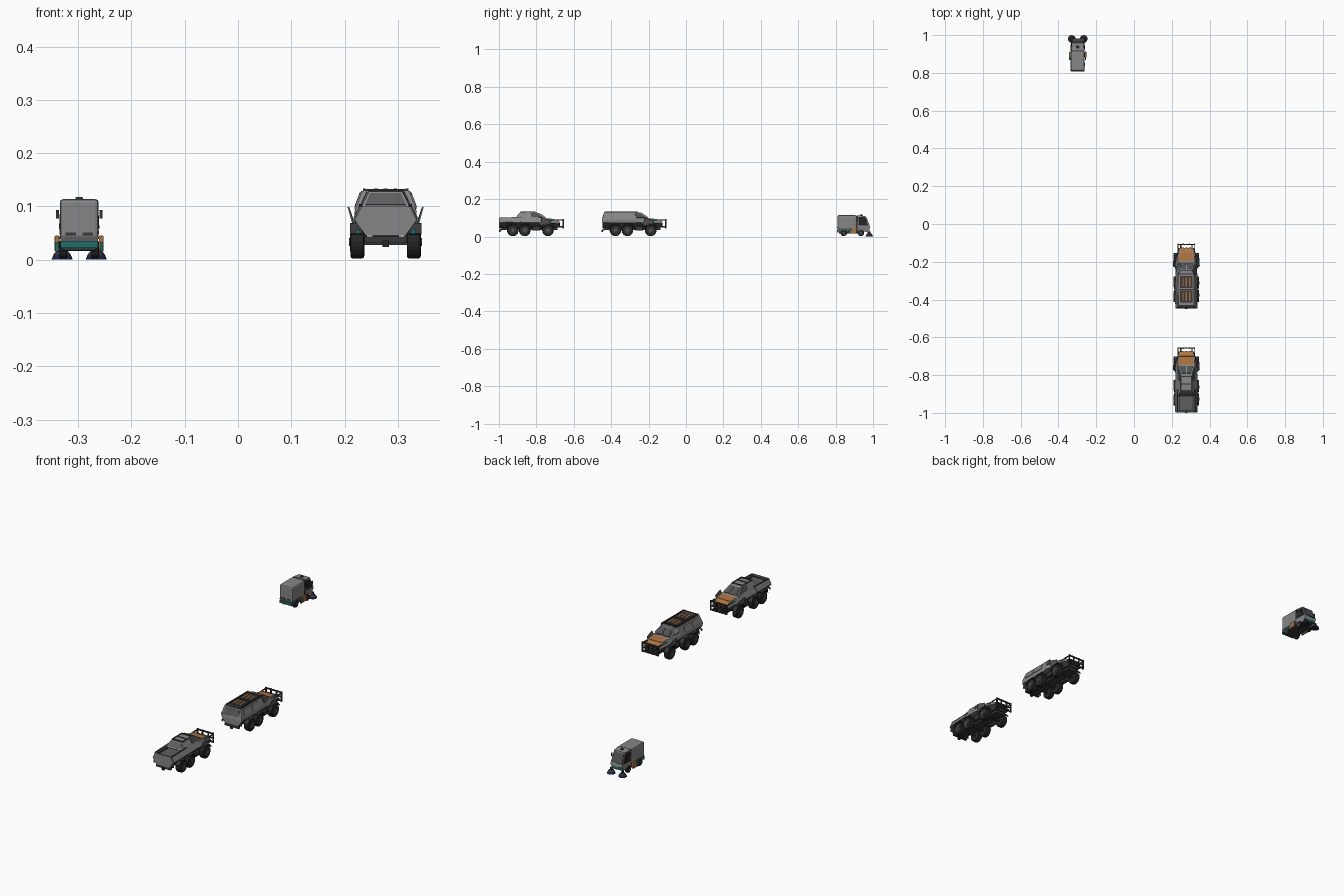
import bpy, bmesh, math
from mathutils import Vector

def mat(name, r, g, b):
    m = bpy.data.materials.new(name)
    m.diffuse_color = (r, g, b, 1)
    return m

GREY = mat("body grey", 0.24, 0.24, 0.24)
MID = mat("mid grey", 0.11, 0.11, 0.11)
DARK = mat("dark trim", 0.04, 0.04, 0.042)
TYRE = mat("tyre black", 0.018, 0.018, 0.018)
GLASS = mat("smoked glass", 0.075, 0.08, 0.085)
ORANGE = mat("orange", 0.42, 0.17, 0.045)
TEAL = mat("teal", 0.012, 0.16, 0.14)
NAVY = mat("navy bristle", 0.015, 0.015, 0.07)

O = Vector((0, 0, 0))   # origin of the vehicle being built

def finish(name, bm, *mats):
    bmesh.ops.recalc_face_normals(bm, faces=bm.faces)
    me = bpy.data.meshes.new(name)
    bm.to_mesh(me)
    bm.free()
    for m in mats:
        me.materials.append(m)
    ob = bpy.data.objects.new(name, me)
    ob.location = O
    bpy.context.collection.objects.link(ob)
    return ob

def box(name, c, s, m, bevel=0):
    bm = bmesh.new()
    bmesh.ops.create_cube(bm, size=1)
    for v in bm.verts:
        v.co = Vector(c) + Vector([a * b for a, b in zip(v.co, s)])
    if bevel:
        bmesh.ops.bevel(bm, geom=bm.edges[:], offset=bevel, segments=2, affect='EDGES', profile=0.5)
    return finish(name, bm, m)

def pair(name, c, s, m, bevel=0):
    for side in (-1, 1):
        box(name, (c[0] * side, c[1], c[2]), s, m, bevel)

def loft(name, rings, *mats, rule=None):
    # rings: (y, [(half width, z) from bottom to top])
    bm = bmesh.new()
    loops = []
    for y, pr in rings:
        pts = [(w, z) for w, z in pr] + [(-w, z) for w, z in reversed(pr)]
        loops.append([bm.verts.new((x, (y[i if i < len(pr) else 2 * len(pr) - 1 - i] if isinstance(y, tuple) else y), z))
                      for i, (x, z) in enumerate(pts)])
    n = len(loops[0])
    for a, b in zip(loops, loops[1:]):
        for i in range(n):
            bm.faces.new((a[i], a[(i + 1) % n], b[(i + 1) % n], b[i]))
    bm.faces.new(loops[0])
    bm.faces.new(loops[-1])
    bmesh.ops.recalc_face_normals(bm, faces=bm.faces)
    if rule:
        for f in bm.faces:
            f.material_index = rule(f.normal, f.calc_center_median())
    return finish(name, bm, *mats)

def plate(name, pts, m, t=0.002, mirror=False):
    # thin slab centred on a four-cornered outline
    for side in ((1, -1) if mirror else (1,)):
        p = [Vector((x * side, y, z)) for x, y, z in pts]
        n = (p[1] - p[0]).cross(p[2] - p[0]).normalized() * t
        bm = bmesh.new()
        a = [bm.verts.new(v + n) for v in p]
        b = [bm.verts.new(v - n) for v in p]
        bm.faces.new(a)
        bm.faces.new(b)
        for i in range(4):
            bm.faces.new((a[i], a[(i + 1) % 4], b[(i + 1) % 4], b[i]))
        finish(name, bm, m)

def disc(name, c, r1, r2, depth, axis, m, seg=20):
    bm = bmesh.new()
    bmesh.ops.create_cone(bm, cap_ends=True, segments=seg, radius1=r1, radius2=r2, depth=depth)
    for v in bm.verts:
        if axis == 'x':
            v.co = Vector((v.co.z, v.co.y, v.co.x))
        v.co += Vector(c)
    return finish(name, bm, m)

def wheel(x, y, r, w):
    s = 1 if x > 0 else -1
    tyre = disc("tyre", (x, y, r + 0.002), r, r, w, 'x', TYRE, 24)
    b = tyre.modifiers.new("round", 'BEVEL')
    b.width, b.segments = w * 0.18, 2
    disc("wheel_rim", (x + s * w * 0.46, y, r + 0.002), r * 0.58, r * 0.58, w * 0.14, 'x', DARK)
    disc("wheel_hub", (x + s * w * 0.5, y, r + 0.002), r * 0.25, r * 0.25, w * 0.2, 'x', MID, 8)

def truck_base():
    for y in (-0.1, -0.036, 0.088):
        for x in (-0.053, 0.053):
            wheel(x, y, 0.031, 0.026)
        box("axle", (0, y, 0.033), (0.09, 0.01, 0.01), DARK)
        # angular wheel arch: top and two sloping flaps
        plate("arch_top", [(0.046, y - 0.02, 0.069), (0.067, y - 0.02, 0.067), (0.067, y + 0.02, 0.067), (0.046, y + 0.02, 0.069)], DARK, 0.0015, True)
        for d in (-1, 1):
            if y == -0.036 and d < 0 or y == -0.1 and d > 0:
                continue
            plate("arch_flap", [(0.046, y + d * 0.02, 0.069), (0.067, y + d * 0.02, 0.067), (0.067, y + d * 0.035, 0.048), (0.044, y + d * 0.035, 0.048)], DARK, 0.0015, True)
    # chassis
    box("chassis", (0, -0.01, 0.042), (0.05, 0.3, 0.016), DARK)
    pair("fuel_tank", (0.045, 0.026, 0.044), (0.02, 0.042, 0.024), DARK, 0.004)
    box("rear_beam", (0, -0.164, 0.038), (0.08, 0.012, 0.012), DARK)
    box("tow_hook", (0, -0.17, 0.03), (0.012, 0.008, 0.012), TYRE)
    # nose
    loft("hood", [(0.068, [(0.036, 0.045), (0.057, 0.075), (0.046, 0.099)]),
                  (0.125, [(0.034, 0.045), (0.048, 0.073), (0.042, 0.091)]),
                  (0.15, [(0.03, 0.048), (0.041, 0.068), (0.037, 0.08)])],
         GREY, DARK, MID, rule=lambda n, c: 1 if n.z < -0.3 else 2 if n.y > 0.8 else 0)
    plate("hood_panel", [(-0.039, 0.083, 0.0965), (0.039, 0.083, 0.0965), (0.037, 0.124, 0.0915), (-0.037, 0.124, 0.0915)], ORANGE, 0.0015)
    plate("hood_nose_panel", [(-0.037, 0.126, 0.091), (0.037, 0.126, 0.091), (0.033, 0.147, 0.082), (-0.033, 0.147, 0.082)], ORANGE, 0.0015)
    for x in (-0.02, 0, 0.02):
        box("grille_slat", (x, 0.151, 0.065), (0.01, 0.003, 0.02), TYRE)
    plate("nose_side_lamp", [(0.0485, 0.1, 0.084), (0.0455, 0.125, 0.083), (0.043, 0.125, 0.089), (0.046, 0.1, 0.091)], TEAL, 0.002, True)
    # swept side wings and tail lamps
    plate("side_wing", [(0.07, 0.055, 0.099), (0.066, 0.1, 0.088), (0.057, 0.1, 0.06), (0.059, 0.045, 0.06)], MID, 0.0015, True)
    pair("tail_lamp", (0.052, -0.167, 0.053), (0.008, 0.005, 0.01), TEAL)
    pair("door_lamp", (0.057, 0.05, 0.07), (0.006, 0.02, 0.008), TEAL)
    # bull bar
    for z in (0.048, 0.068, 0.09):
        box("bull_bar_rail", (0, 0.169, z), (0.094, 0.006, 0.006), DARK)
    for x in (0.044, 0.016):
        pair("bull_bar_post", (x, 0.169, 0.069), (0.006, 0.007, 0.05), DARK)
    pair("bull_bar_arm", (0.03, 0.155, 0.052), (0.007, 0.03, 0.008), DARK)
    pair("bull_bar_top_arm", (0.044, 0.15, 0.088), (0.004, 0.036, 0.005), DARK)

LOW = lambda n, c: 1 if n.z < -0.3 else 0

def cab_glass(yb, yt, zt, wt, wb):
    for s in (-1, 1):
        plate("windscreen", [(s * 0.003, yb - 0.004, 0.102), (s * (wb - 0.008), yb - 0.004, 0.102), (s * (wt - 0.004), yt + 0.006, zt - 0.003), (s * 0.003, yt + 0.006, zt - 0.003)], GLASS, 0.002)

# ---- pickup truck ----
O = Vector((0.277, -0.826, 0))
truck_base()
loft("pickup_hull", [(-0.168, [(0.037, 0.045), (0.058, 0.074), (0.05, 0.088)]),
                     (-0.06, [(0.037, 0.045), (0.06, 0.076), (0.051, 0.088)]),
                     (-0.056, [(0.037, 0.045), (0.06, 0.076), (0.046, 0.1)]),
                     (0.07, [(0.036, 0.045), (0.057, 0.075), (0.046, 0.099)])],
     GREY, DARK, MID, rule=lambda n, c: 1 if n.z < -0.3 else 2 if n.z > 0.8 and c.y < -0.06 else 0)
plate("bed_wall", [(0.057, -0.168, 0.075), (0.059, -0.058, 0.077), (0.046, -0.05, 0.104), (0.046, -0.168, 0.099)], GREY, 0.002, True)
plate("bed_rail", [(0.043, -0.17, 0.1), (0.05, -0.17, 0.1), (0.05, -0.05, 0.104), (0.043, -0.05, 0.104)], DARK, 0.001, True)
loft("tailgate", [(-0.173, [(0.037, 0.045), (0.058, 0.074), (0.045, 0.1)]),
                  (-0.166, [(0.037, 0.045), (0.058, 0.074), (0.045, 0.1)])], GREY)
box("bed_cover", (0, -0.112, 0.0905), (0.082, 0.1, 0.004), MID)
pair("bed_frame_strip", (0.036, -0.112, 0.094), (0.004, 0.1, 0.004), DARK)
for y in (-0.16, -0.064):
    box("bed_cross_strip", (0, y, 0.094), (0.085, 0.005, 0.004), DARK)
loft("pickup_cab", [((-0.085, -0.062), [(0.046, 0.098), (0.031, 0.128)]),
                    ((0.0, -0.01), [(0.047, 0.099), (0.032, 0.131)]),
                    ((0.078, 0.03), [(0.044, 0.098), (0.029, 0.129)])], GREY)
cab_glass(0.078, 0.03, 0.129, 0.029, 0.044)
plate("cab_side_window", [(0.0445, 0.0, 0.104), (0.043, 0.06, 0.103), (0.032, 0.025, 0.126), (0.034, -0.006, 0.127)], GLASS, 0.002, True)
plate("cab_rear_window", [(0.038, -0.081, 0.103), (-0.038, -0.081, 0.103), (-0.029, -0.065, 0.124), (0.029, -0.065, 0.124)], MID, 0.0015)
pair("roof_rail", (0.028, -0.018, 0.131), (0.004, 0.08, 0.004), DARK)
for y in (-0.055, -0.02, 0.018):
    box("roof_bar", (0, y, 0.131), (0.056, 0.005, 0.004), DARK)

# ---- enclosed carrier truck ----
O = Vector((0.277, -0.277, 0))
truck_base()
loft("carrier_hull", [(-0.17, [(0.037, 0.045), (0.058, 0.075), (0.057, 0.09)]),
                      (0.07, [(0.036, 0.045), (0.057, 0.075), (0.046, 0.099)])], GREY, DARK, rule=LOW)
loft("carrier_body", [((-0.171, -0.171, -0.16), [(0.057, 0.075), (0.058, 0.09), (0.045, 0.129)]),
                      ((0.01, 0.01, 0.0), [(0.058, 0.076), (0.058, 0.092), (0.046, 0.129)]),
                      ((0.076, 0.076, 0.03), [(0.05, 0.078), (0.046, 0.098), (0.031, 0.129)])], GREY)
cab_glass(0.076, 0.03, 0.129, 0.031, 0.046)
plate("door_window", [(0.0565, 0.012, 0.1), (0.0475, 0.062, 0.101), (0.036, 0.026, 0.125), (0.047, 0.004, 0.125)], GLASS, 0.002, True)
plate("rear_door", [(0.046, -0.17, 0.093), (-0.046, -0.17, 0.093), (-0.037, -0.162, 0.123), (0.037, -0.162, 0.123)], MID, 0.0015)
for y in (-0.12, -0.055):
    plate("side_panel", [(0.0575, y - 0.027, 0.096), (0.0575, y + 0.027, 0.096), (0.0485, y + 0.027, 0.122), (0.0485, y - 0.027, 0.122)], GREY, 0.0015, True)
for y in (-0.107, -0.03):
    box("roof_hatch", (0, y, 0.13), (0.066, 0.064, 0.004), DARK)
    for x in (-0.018, 0, 0.018):
        box("hatch_stripe", (x, y, 0.1325), (0.007, 0.048, 0.002), ORANGE)
pair("carrier_roof_rail", (0.04, -0.07, 0.131), (0.005, 0.18, 0.005), DARK)
for y in (-0.155, -0.069, 0.012):
    box("roof_cross_rail", (0, y, 0.131), (0.08, 0.005, 0.004), DARK)

# ---- street sweeper ----
O = Vector((-0.298, 0.905, 0))
box("sweeper_chassis", (0, -0.02, 0.028), (0.064, 0.135, 0.024), DARK, 0.003)
box("hopper", (0, -0.043, 0.076), (0.073, 0.104, 0.076), GREY, 0.007)
box("hopper_skirt", (0, -0.044, 0.037), (0.07, 0.1, 0.016), MID)
pair("rear_vent", (0.016, -0.0955, 0.048), (0.02, 0.002, 0.006), DARK)
box("rear_bumper", (0, -0.094, 0.028), (0.07, 0.008, 0.012), TEAL)
pair("side_stripe", (0.0355, -0.045, 0.041), (0.003, 0.098, 0.004), TEAL)
pair("side_guard", (0.0415, -0.008, 0.03), (0.009, 0.03, 0.03), ORANGE, 0.002)
pair("guard_trim", (0.042, -0.03, 0.024), (0.006, 0.012, 0.018), TEAL)
for x in (-0.03, 0.03):
    for y in (-0.062, 0.03):
        wheel(x, y, 0.017, 0.014)
# cab with forward lean
loft("sweeper_cab", [((0.012, 0.012, 0.014), [(0.033, 0.026), (0.037, 0.05), (0.033, 0.113)]),
                     ((0.072, 0.079, 0.054), [(0.03, 0.026), (0.034, 0.05), (0.03, 0.11)])],
     GREY, DARK, rule=LOW)
plate("cab_windscreen", [(-0.029, 0.076, 0.057), (0.029, 0.076, 0.057), (0.026, 0.057, 0.104), (-0.026, 0.057, 0.104)], GLASS, 0.002)
plate("side_window", [(0.0365, 0.018, 0.058), (0.034, 0.069, 0.058), (0.031, 0.051, 0.104), (0.034, 0.018, 0.105)], TYRE, 0.0015, True)
box("cab_divider", (0, 0.012, 0.075), (0.07, 0.006, 0.074), DARK)
pair("mirror", (0.041, 0.058, 0.085), (0.006, 0.005, 0.016), DARK)
disc("roof_beacon", (0, 0.033, 0.115), 0.008, 0.006, 0.006, 'z', DARK, 12)
box("front_bumper", (0, 0.072, 0.033), (0.06, 0.008, 0.012), TEAL)
# rotating front brushes on arms
for s in (-1, 1):
    plate("brush_arm", [(s * 0.018, 0.05, 0.03), (s * 0.026, 0.05, 0.03), (s * 0.036, 0.075, 0.022), (s * 0.028, 0.075, 0.022)], ORANGE, 0.003)
    disc("brush_bristles", (s * 0.032, 0.075, 0.005), 0.02, 0.016, 0.01, 'z', NAVY)
    disc("brush_plate", (s * 0.032, 0.075, 0.014), 0.016, 0.009, 0.008, 'z', DARK)
    disc("brush_motor", (s * 0.032, 0.075, 0.022), 0.006, 0.006, 0.012, 'z', TYRE, 12)
